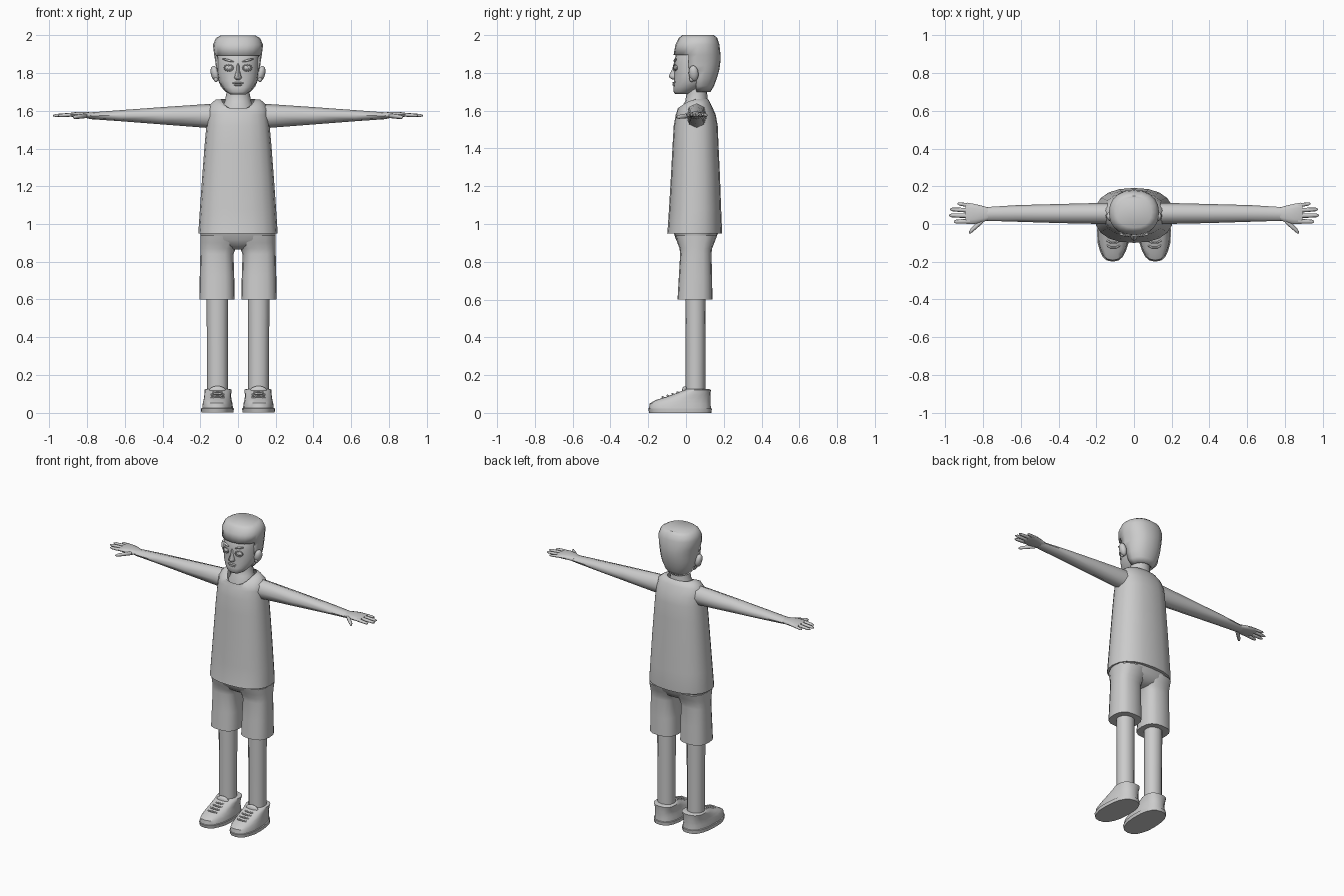
import bpy, bmesh, math
from mathutils import Matrix, Vector

if "Cube" in bpy.data.objects:
    bpy.data.objects.remove(bpy.data.objects["Cube"], do_unlink=True)

grey = bpy.data.materials.new("plain_grey")
grey.use_nodes = True
grey.diffuse_color = (0.6, 0.6, 0.6, 1)
grey.node_tree.nodes["Principled BSDF"].inputs["Base Color"].default_value = (0.6, 0.6, 0.6, 1)


def finish(name, bm, mirror=False, sharp=45):
    bmesh.ops.recalc_face_normals(bm, faces=bm.faces)
    me = bpy.data.meshes.new(name)
    bm.to_mesh(me)
    bm.free()
    me.materials.append(grey)
    me.shade_smooth()
    me.set_sharp_from_angle(angle=math.radians(sharp))
    ob = bpy.data.objects.new(name, me)
    bpy.context.collection.objects.link(ob)
    if mirror:
        ob.modifiers.new("mirror", "MIRROR").use_mirror_merge = False
    return ob


def loft(rings, axis="z", n=16, power=2.3):
    """Skin rounded rings given as (position, low a, high a, low b, high b)."""
    bm = bmesh.new()
    loops = []
    for pos, a0, a1, b0, b1 in rings:
        loop = []
        for i in range(n):
            t = math.tau * i / n
            c, s = math.cos(t), math.sin(t)
            c = math.copysign(abs(c) ** (2 / power), c)
            s = math.copysign(abs(s) ** (2 / power), s)
            a = (a0 + a1) / 2 + c * (a1 - a0) / 2
            b = (b0 + b1) / 2 + s * (b1 - b0) / 2
            loop.append(bm.verts.new((a, b, pos) if axis == "z" else (pos, a, b)))
        loops.append(loop)
    for low, high in zip(loops, loops[1:]):
        for i in range(n):
            j = (i + 1) % n
            bm.faces.new((low[i], low[j], high[j], high[i]))
    bm.faces.new(loops[0][::-1])
    bm.faces.new(loops[-1])
    return bm


def sym(rows):
    """Expand (z, half width, back, front) rows to rings centred on x = 0."""
    return [(z, -w, w, y0, y1) for z, w, y0, y1 in rows]


def blob(name, centre, size, tilt=0, mirror=True, yaw=0):
    bm = bmesh.new()
    m = (Matrix.Translation(centre) @ Matrix.Rotation(yaw, 4, "Z")
         @ Matrix.Rotation(tilt, 4, "Y") @ Matrix.Diagonal((*size, 1)))
    bmesh.ops.create_uvsphere(bm, u_segments=12, v_segments=8, radius=1, matrix=m)
    return finish(name, bm, mirror)


def tube(name, points, radius, mirror=True, cyclic=False):
    """Thin cord swept along points."""
    cu = bpy.data.curves.new(name, "CURVE")
    cu.dimensions = "3D"
    cu.bevel_depth, cu.bevel_resolution = radius, 1
    sp = cu.splines.new("POLY")
    sp.points.add(len(points) - 1)
    for p, co in zip(sp.points, points):
        p.co = (*co, 1)
    sp.use_cyclic_u = cyclic
    cu.materials.append(grey)
    ob = bpy.data.objects.new(name, cu)
    bpy.context.collection.objects.link(ob)
    if mirror:
        ob.modifiers.new("mirror", "MIRROR").use_mirror_merge = False


# Head and neck
finish("head", loft(sym([
    (1.688, .042, -.058, .015), (1.70, .06, -.066, .045), (1.725, .083, -.066, .09),
    (1.76, .104, -.063, .135), (1.80, .111, -.063, .155), (1.85, .112, -.064, .165),
    (1.89, .112, -.056, .165), (1.95, .10, -.03, .155)])), sharp=60)
finish("neck", loft(sym([
    (1.57, .095, -.03, .125), (1.605, .088, -.033, .122), (1.65, .07, -.004, .116),
    (1.69, .062, .002, .112), (1.75, .06, .002, .11)]), power=2), sharp=60)

# Flat-topped hair, with the face and ear areas cut away
bm = loft(sym([
    (1.70, .066, -.02, .13), (1.73, .092, -.04, .148), (1.77, .108, -.05, .163),
    (1.81, .115, -.06, .175), (1.84, .118, -.064, .18), (1.865, .121, -.066, .183),
    (1.895, .126, -.066, .183), (1.95, .133, -.056, .177), (1.985, .118, -.038, .165),
    (2.0, .092, -.02, .148)]), n=20)


def bare(c):
    line = .01 if c.z > 1.85 else .025 if c.z > 1.79 else .06
    return c.z < 1.7 or (c.z < 1.89 and c.y < line)


bmesh.ops.delete(bm, geom=[f for f in bm.faces if bare(f.calc_center_median())], context="FACES")
hair = finish("hair", bm, sharp=40)
shell = hair.modifiers.new("thickness", "SOLIDIFY")
shell.thickness, shell.offset = .012, -1

# Face features
finish("nose", loft(sym([
    (1.765, .012, -.072, -.03), (1.775, .021, -.088, -.03), (1.787, .017, -.09, -.03),
    (1.815, .010, -.075, -.03), (1.85, .010, -.065, -.03)]), n=8, power=2), sharp=60)
blob("ears", (.122, .04, 1.797), (.022, .027, .043), .25, yaw=-.3)
blob("ear_lobes", (.117, .03, 1.768), (.012, .013, .016))
blob("eyes", (.049, -.052, 1.828), (.021, .012, .015), yaw=.2)
blob("irises", (.048, -.063, 1.828), (.008, .003, .009), yaw=.2)
tube("eyelids", [(.049 + .024 * math.cos(t), -.0595 + .007 * math.cos(t), 1.828 + .017 * math.sin(t))
                 for t in (math.tau * i / 12 for i in range(12))], .003, cyclic=True)
blob("eyebrows", (.052, -.058, 1.868), (.032, .007, .006), -.25, yaw=.2)
blob("upper_lip", (0, -.063, 1.748), (.03, .009, .005), mirror=False)
blob("lower_lip", (0, -.062, 1.737), (.022, .010, .006), mirror=False)

# Sleeveless shirt with a scooped neckline
bm = loft(sym([
    (.95, .21, -.10, .19), (.96, .21, -.098, .191), (1.08, .202, -.09, .186),
    (1.25, .19, -.08, .18), (1.42, .177, -.071, .172), (1.52, .168, -.065, .168),
    (1.58, .162, -.054, .157), (1.63, .155, -.038, .134), (1.66, .118, -.012, .118),
    (1.662, .088, -.01, .114)]), n=20, power=2.35)
bm.faces.ensure_lookup_table()
bmesh.ops.delete(bm, geom=[bm.faces[-1]], context="FACES_ONLY")
for v in bm.verts:
    front = max(0, (.05 - v.co.y) / .06)
    if v.co.z > 1.661:
        v.co.z -= .055 * front ** 1.5
        v.co.y -= .034 * front
    elif v.co.z > 1.655:
        v.co.z -= .046 * front ** 1.5
        v.co.y -= .032 * front
    elif v.co.z > 1.62:
        v.co.z -= .035 * min(1, front)
        v.co.y -= .010 * min(1, front)
finish("shirt", bm, sharp=50)

# Shorts: hips joined to two wide legs
finish("shorts_hips", loft(sym([
    (.865, .03, .0, .10), (.885, .14, -.03, .135), (.915, .198, -.052, .155),
    (.955, .20, -.066, .171)]), n=20, power=2.6), sharp=60)
finish("shorts_legs", loft([
    (.60, .018, .205, -.045, .14), (.72, .02, .203, -.038, .138), (.84, .024, .2, -.031, .135),
    (.87, .012, .2, -.034, .138), (.90, -.005, .2, -.046, .15), (.94, -.01, .2, -.058, .165)],
    n=16, power=2.6), True)

# Legs
finish("legs", loft([
    (.09, .053, .164, -.002, .102), (.35, .053, .165, -.002, .103), (.64, .052, .167, -.004, .104)],
    n=12, power=2.1), True)

# Shoes, with toes turned slightly outward
bm = loft([
    (0, .024, .195, -.195, .135), (.022, .022, .196, -.2, .137), (.024, .027, .19, -.196, .132),
    (.05, .03, .187, -.192, .13), (.068, .035, .183, -.16, .13), (.085, .038, .181, -.105, .13),
    (.105, .038, .18, -.05, .13), (.122, .038, .18, -.01, .132), (.126, .05, .168, .0, .122)],
    n=20, power=2.5)
for v in bm.verts:
    v.co.x += (-.04 - v.co.y) * .03
    if v.co.y < -.1:
        v.co.x += (.11 - v.co.x) * .05
finish("shoes", bm, True, 40)
blob("shoe_tongues", (.109, -.006, .115), (.045, .016, .026))
for i in range(4):
    y, z = -.125 + .026 * i, .084 + .0085 * i
    tube("shoe_lace_%d" % (i + 1), [(.075, y + .012, z - .006), (.095, y, z), (.123, y, z),
                                    (.143, y + .012, z - .006)], .005)

# Arms
finish("arms", loft([
    (.13, .0, .112, 1.508, 1.638), (.165, .0, .112, 1.51, 1.636), (.40, .005, .106, 1.528, 1.62),
    (.62, .012, .1, 1.545, 1.604), (.78, .017, .09, 1.556, 1.592), (.80, .018, .089, 1.56, 1.592)],
    "x", 8, 2), True, 60)

# Hands
finish("palms", loft([
    (.775, .020, .088, 1.560, 1.591), (.81, .008, .098, 1.563, 1.595),
    (.85, .0, .107, 1.566, 1.595), (.885, .0, .113, 1.569, 1.590), (.895, .006, .11, 1.572, 1.587)],
    "x", 12, 2.3), True, 60)


def finger(name, x0, x1, y0, y1, r, z0=1.58, z1=1.575):
    rings = []
    for t, k in ((0, 1), (.5, .95), (.88, .8), (1, .35)):
        x, y, z = x0 + (x1 - x0) * t, y0 + (y1 - y0) * t, z0 + (z1 - z0) * t
        rings.append((x, y - r * k, y + r * k, z - r * .8 * k, z + r * .8 * k))
    finish(name, loft(rings, "x", 8, 2), True, 60)


finger("index_fingers", .87, .955, .015, .012, .0125)
finger("middle_fingers", .87, .98, .044, .046, .0125)
finger("ring_fingers", .87, .975, .072, .078, .012)
finger("little_fingers", .87, .935, .098, .108, .0105)
finger("thumbs", .80, .875, .022, -.046, .016, 1.575, 1.566)
